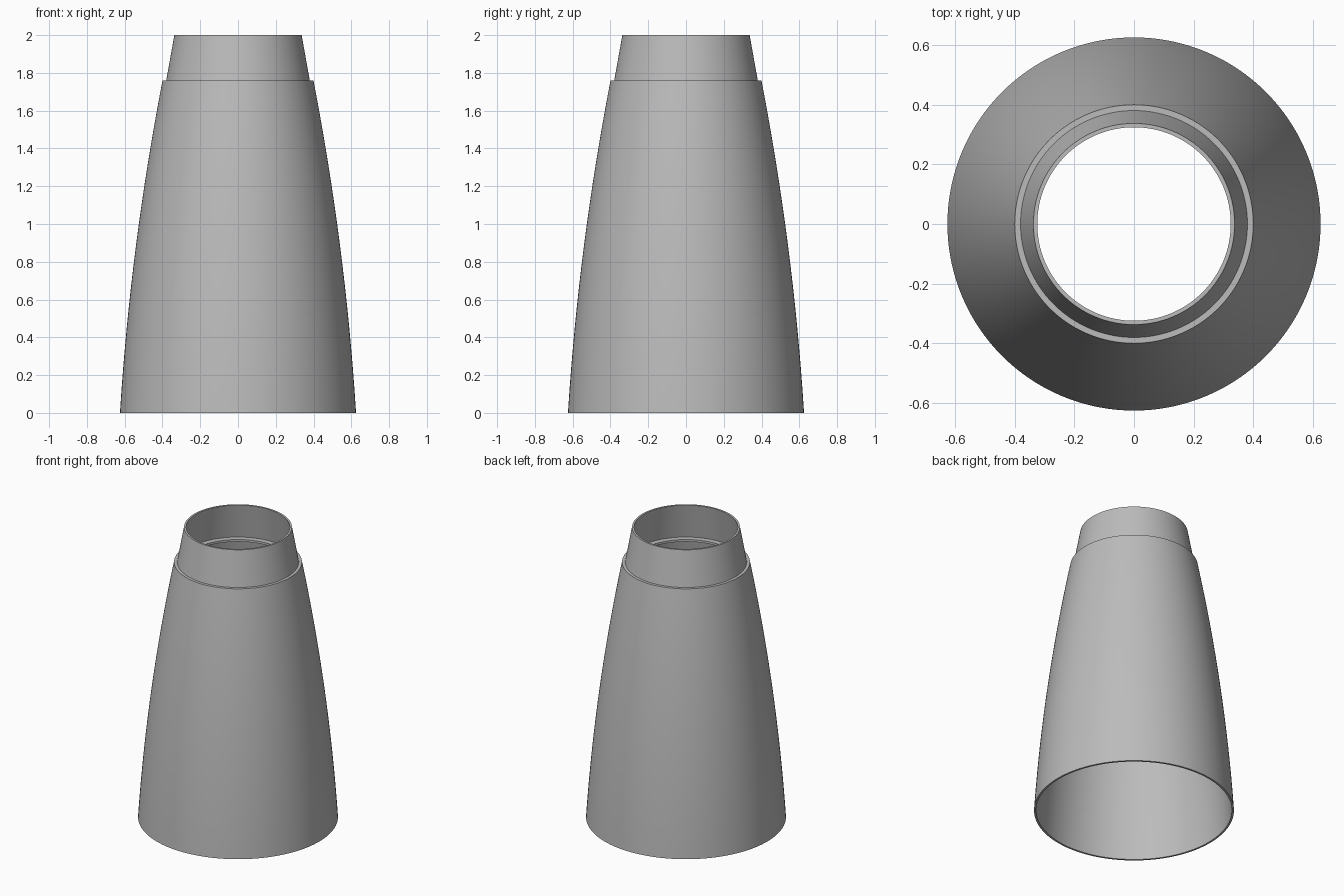
import bpy
import bmesh
import math
from mathutils import Matrix, Vector

cube = bpy.data.objects.get("Cube")
if cube:
    bpy.data.objects.remove(cube, do_unlink=True)

SEGMENTS = 128
SHOULDER = 1.76
WALL = 0.013

grey = bpy.data.materials.new("plain grey")
grey.use_nodes = True
colour = (0.5, 0.5, 0.5, 1)
grey.diffuse_color = colour
grey.node_tree.nodes["Principled BSDF"].inputs["Base Color"].default_value = colour


def lathe(name, profile):
    """Spin a closed (radius, height) profile, listed anticlockwise, about z."""
    bm = bmesh.new()
    verts = [bm.verts.new((r, 0, z)) for r, z in profile]
    edges = [bm.edges.new((verts[i - 1], verts[i])) for i in range(len(verts))]
    bmesh.ops.spin(bm, geom=verts + edges, cent=(0, 0, 0), axis=(0, 0, 1),
                   angle=math.tau, steps=SEGMENTS, use_merge=True)
    bmesh.ops.remove_doubles(bm, verts=bm.verts, dist=0.0001)
    bmesh.ops.recalc_face_normals(bm, faces=bm.faces)
    mesh = bpy.data.meshes.new(name)
    bm.to_mesh(mesh)
    bm.free()
    mesh.materials.append(grey)
    obj = bpy.data.objects.new(name, mesh)
    bpy.context.collection.objects.link(obj)
    bpy.ops.object.select_all(action='DESELECT')
    obj.select_set(True)
    bpy.context.view_layer.objects.active = obj
    bpy.ops.object.shade_smooth_by_angle(angle=math.radians(25))
    return obj


def body_radius(z):
    return 0.625 - 0.063 * z - 0.037 * z * z


# Bowed hollow body with an inward lip at the shoulder
heights = [SHOULDER * i / 16 for i in range(17)]
outer = [(body_radius(z), z) for z in heights]
lip_under = SHOULDER - 0.015
inner = [(body_radius(z) - WALL, z) for z in heights[:-1] + [lip_under]]
lip = [(0.33, SHOULDER), (0.33, lip_under)]
lathe("body_shell", outer + lip + inner[::-1])

# Tapered open collar standing on the shoulder
lathe("top_collar", [(0.38, SHOULDER), (0.337, 2), (0.324, 2), (0.367, SHOULDER)])
